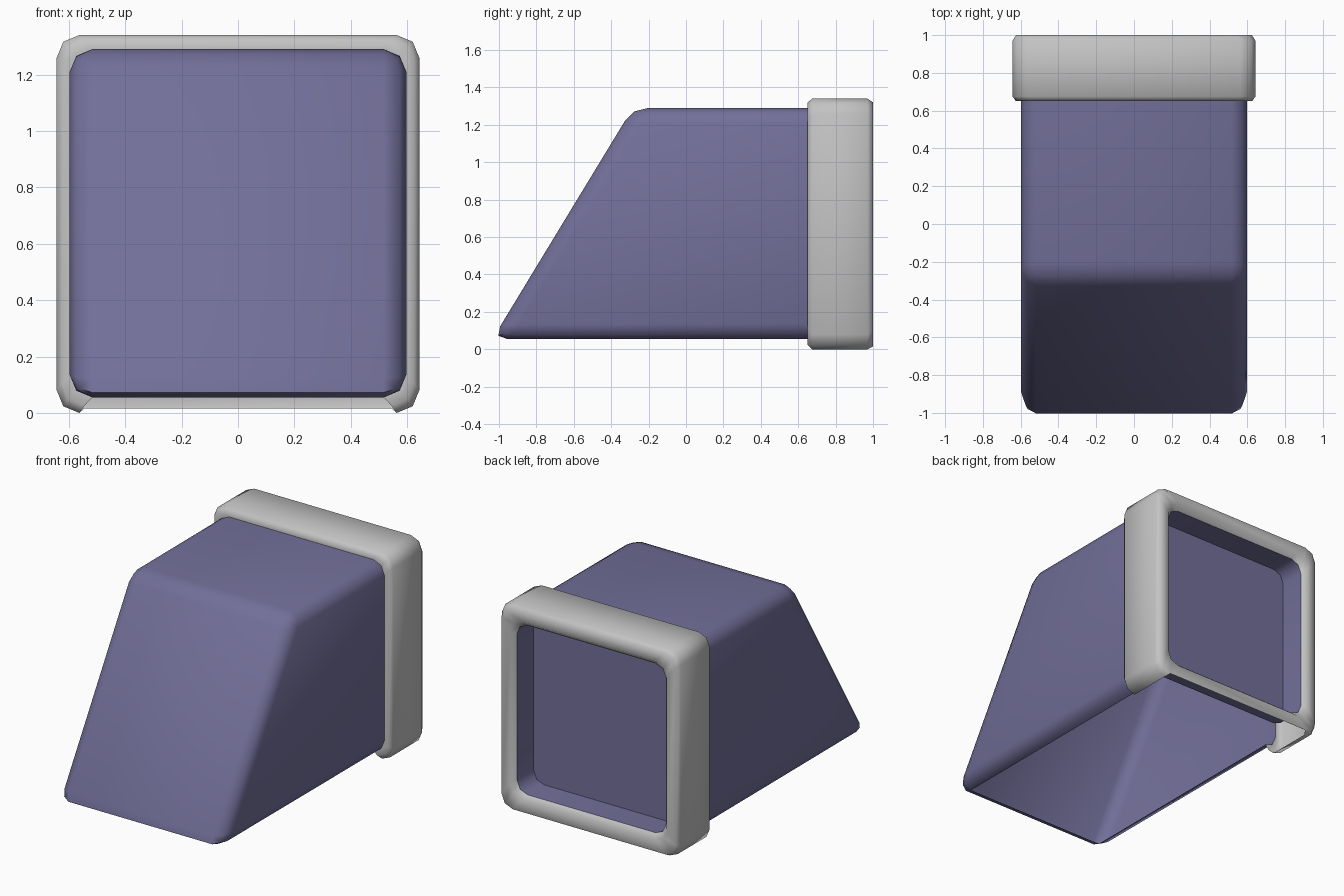
import bpy, bmesh, math

if "Cube" in bpy.data.objects:
    bpy.data.objects.remove(bpy.data.objects["Cube"])


def material(name, rgb):
    m = bpy.data.materials.new(name)
    m.diffuse_color = (*rgb, 1)
    m.use_nodes = True
    m.node_tree.nodes["Principled BSDF"].inputs["Base Color"].default_value = m.diffuse_color
    return m


purple = material("dusty purple", (0.17, 0.16, 0.32))
grey = material("light grey", (0.55, 0.55, 0.55))


def finish(bm, name, mat, angle=60):
    me = bpy.data.meshes.new(name)
    bm.to_mesh(me)
    bm.free()
    ob = bpy.data.objects.new(name, me)
    me.materials.append(mat)
    bpy.context.collection.objects.link(ob)
    bpy.ops.object.select_all(action='DESELECT')
    ob.select_set(True)
    bpy.context.view_layer.objects.active = ob
    bpy.ops.object.shade_smooth_by_angle(angle=math.radians(angle))
    return ob


def rounded_loop(bm, hw, z0, z1, r, y):
    """Rounded rectangle, three points per corner; last-to-first side is the left."""
    verts = []
    corners = [(-hw + r, z0 + r, 180), (hw - r, z0 + r, 270),
               (hw - r, z1 - r, 0), (-hw + r, z1 - r, 90)]
    for cx, cz, start in corners:
        for k in range(3):
            a = math.radians(start + 45 * k)
            verts.append(bm.verts.new((cx + r * math.cos(a), y, cz + r * math.sin(a))))
    return verts


def bridge(bm, a, b, open_bottom=False):
    for i in range(12):
        if open_bottom and i == 2:      # segment 2 is the straight bottom side
            continue
        j = (i + 1) % 12
        bm.faces.new((a[i], b[i], b[j], a[j]))


# Hood: wedge-fronted shell, rounded edges, open underneath and behind
bm = bmesh.new()
profile = [(-1.035, 0.055), (0.65, 0.055), (0.65, 1.29), (-0.285, 1.29)]
left = [bm.verts.new((-0.597, y, z)) for y, z in profile]
right = [bm.verts.new((0.597, y, z)) for y, z in profile]
bm.faces.new(left)
bm.faces.new(right)
for i in range(4):
    j = (i + 1) % 4
    bm.faces.new((left[i], left[j], right[j], right[i]))
bmesh.ops.recalc_face_normals(bm, faces=bm.faces[:])
edges = [e for e in bm.edges if not all(v.co.y > 0.64 for v in e.verts)]
bmesh.ops.bevel(bm, geom=edges, offset=0.08, offset_type='OFFSET',
                segments=2, profile=0.5, affect='EDGES')
bm.normal_update()
openings = [f for f in bm.faces if f.normal.z < -0.99 or f.normal.y > 0.99]
bmesh.ops.delete(bm, geom=openings, context='FACES')
finish(bm, "hood", purple)

# Rear frame: rounded collar whose underside is open
bm = bmesh.new()
sections = [(0.597, 0.055, 1.29, 0.08, 0.65), (0.625, 0.025, 1.32, 0.08, 0.65),
            (0.643, 0.0, 1.34, 0.08, 0.675), (0.643, 0.0, 1.34, 0.08, 0.97),
            (0.625, 0.015, 1.32, 0.08, 1.0), (0.56, 0.095, 1.25, 0.08, 1.0),
            (0.535, 0.12, 1.22, 0.075, 0.97)]
loops = [rounded_loop(bm, *s) for s in sections]
for i in range(len(loops) - 1):
    bridge(bm, loops[i], loops[i + 1], open_bottom=i < 4)
finish(bm, "rear_frame", grey)

# Recess: shallow pocket inside the frame with a flat back panel
bm = bmesh.new()
rim = rounded_loop(bm, 0.535, 0.12, 1.22, 0.075, 0.97)
floor = rounded_loop(bm, 0.535, 0.12, 1.22, 0.075, 0.80)
bridge(bm, rim, floor)
bm.faces.new(floor[::-1])
finish(bm, "rear_recess", purple)
